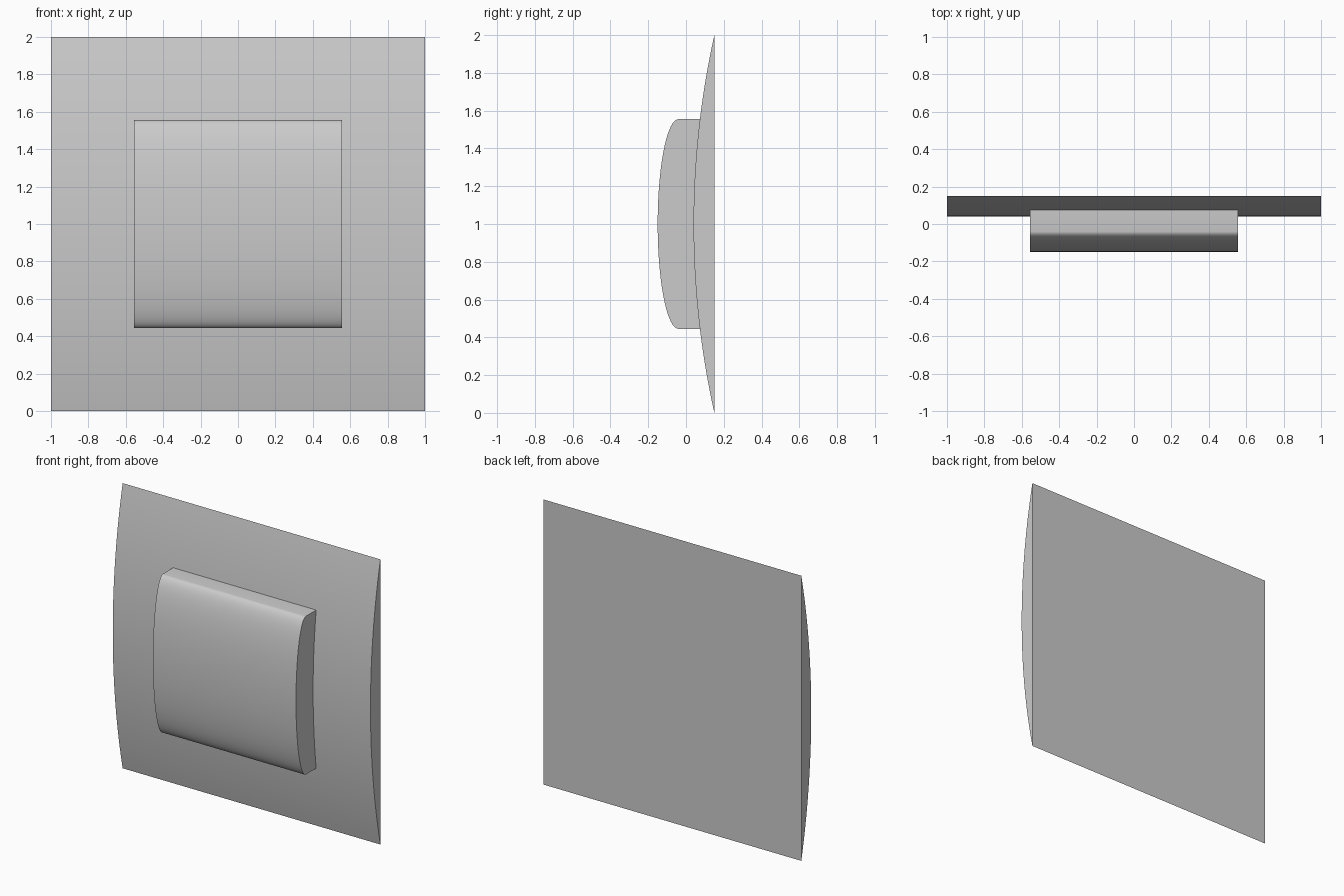
import bpy, bmesh, math

if "Cube" in bpy.data.objects:
    bpy.data.objects.remove(bpy.data.objects["Cube"])


def extrude_profile(name, profile, half_width):
    """Extrude a closed (y, z) outline along x, symmetric about x = 0."""
    bm = bmesh.new()
    base = bm.faces.new([bm.verts.new((-half_width, y, z)) for y, z in profile])
    new = bmesh.ops.extrude_face_region(bm, geom=[base], use_keep_orig=True)["geom"]
    verts = [g for g in new if isinstance(g, bmesh.types.BMVert)]
    bmesh.ops.translate(bm, verts=verts, vec=(2 * half_width, 0, 0))
    bmesh.ops.recalc_face_normals(bm, faces=bm.faces)
    mesh = bpy.data.meshes.new(name)
    bm.to_mesh(mesh)
    bm.free()
    obj = bpy.data.objects.new(name, mesh)
    bpy.context.collection.objects.link(obj)
    bpy.ops.object.select_all(action='DESELECT')
    obj.select_set(True)
    bpy.context.view_layer.objects.active = obj
    bpy.ops.object.shade_smooth_by_angle(angle=math.radians(30))
    return obj


# Wall plate: flat back, front bowed as a shallow circular arc
BACK, SAG = 0.15, 0.11
R = (1 + SAG ** 2) / (2 * SAG)
half_angle = math.asin(1 / R)
N = 48
plate = []
for i in range(N + 1):
    a = half_angle * (2 * i / N - 1)
    plate.append((BACK - SAG + R * (1 - math.cos(a)), 1 + R * math.sin(a)))
extrude_profile("wall_plate", plate, 1.0)

# Rocker button: half-elliptical front, straight edges sunk into the plate
H = 0.555
button = [(0.09, 1 - H)]
for i in range(N + 1):
    a = math.pi * i / N
    button.append((-0.04 - 0.11 * math.sin(a), 1 - H * math.cos(a)))
button.append((0.09, 1 + H))
extrude_profile("rocker_button", button, H)
